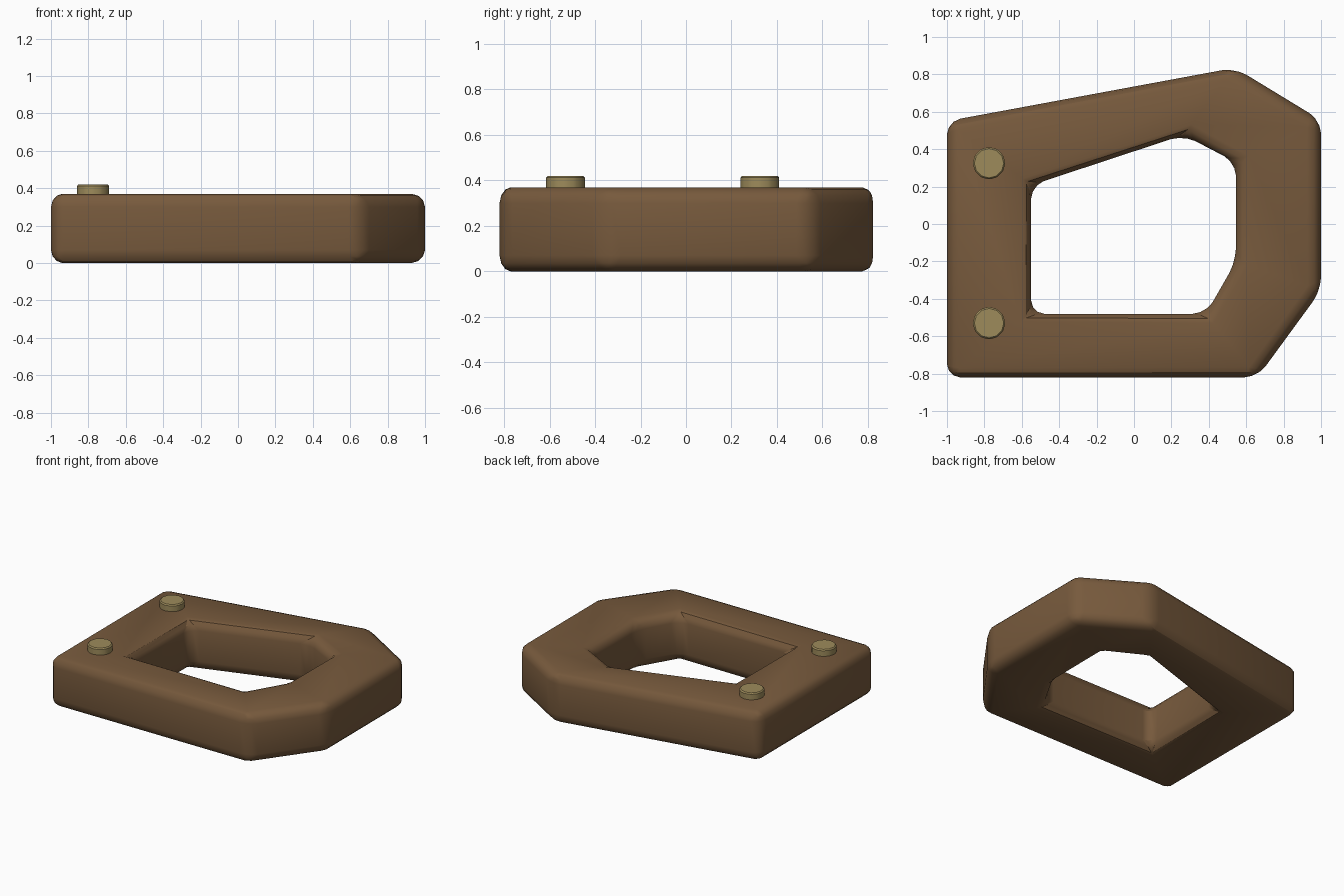
import bpy, bmesh, math

if "Cube" in bpy.data.objects:
    bpy.data.objects.remove(bpy.data.objects["Cube"])


def material(name, rgb):
    m = bpy.data.materials.new(name)
    m.diffuse_color = (*rgb, 1)
    m.use_nodes = True
    m.node_tree.nodes["Principled BSDF"].inputs["Base Color"].default_value = m.diffuse_color
    return m


wood = material("brown_wood", (0.185, 0.102, 0.046))
brass = material("dull_brass", (0.34, 0.26, 0.105))


def finish(obj, mat, width, segments):
    """Colour, round the sharp edges and smooth the shading."""
    obj.data.materials.append(mat)
    bpy.ops.object.select_all(action='DESELECT')
    obj.select_set(True)
    bpy.context.view_layer.objects.active = obj
    bev = obj.modifiers.new("rounded_edges", 'BEVEL')
    bev.width = width
    bev.segments = segments
    bev.limit_method = 'ANGLE'
    bev.angle_limit = math.radians(25)
    bpy.ops.object.modifier_apply(modifier=bev.name)
    bpy.ops.object.shade_smooth_by_angle(angle=math.radians(30))


# Closed grip: matching outer and inner outlines joined as a thick ring
HEIGHT = 0.37
outer = [(-1, -0.82), (0.66, -0.82), (1, -0.355),
         (1, 0.555), (0.54, 0.835), (-1, 0.55)]
inner = [(-0.55, -0.48), (0.385, -0.48), (0.545, -0.2),
         (0.545, 0.33), (0.265, 0.476), (-0.55, 0.207)]

bm = bmesh.new()
ob, ot, ib, it = [[bm.verts.new((x, y, z)) for x, y in outline]
                  for outline in (outer, inner) for z in (0, HEIGHT)]
n = len(outer)
for i in range(n):
    j = (i + 1) % n
    bm.faces.new((ot[i], ot[j], it[j], it[i]))   # top
    bm.faces.new((ob[j], ob[i], ib[i], ib[j]))   # underside
    bm.faces.new((ob[i], ob[j], ot[j], ot[i]))   # outer wall
    bm.faces.new((ib[j], ib[i], it[i], it[j]))   # hole wall
mesh = bpy.data.meshes.new("handle_grip")
bm.to_mesh(mesh)
bm.free()
grip = bpy.data.objects.new("handle_grip", mesh)
bpy.context.collection.objects.link(grip)
finish(grip, wood, 0.07, 3)

# Two rivets standing proud of the top face
for name, y in (("front_rivet", -0.53), ("back_rivet", 0.325)):
    bpy.ops.mesh.primitive_cylinder_add(vertices=12, radius=0.087, depth=0.12,
                                        location=(-0.775, y, 0.36))
    rivet = bpy.context.object
    rivet.name = name
    finish(rivet, brass, 0.008, 1)
